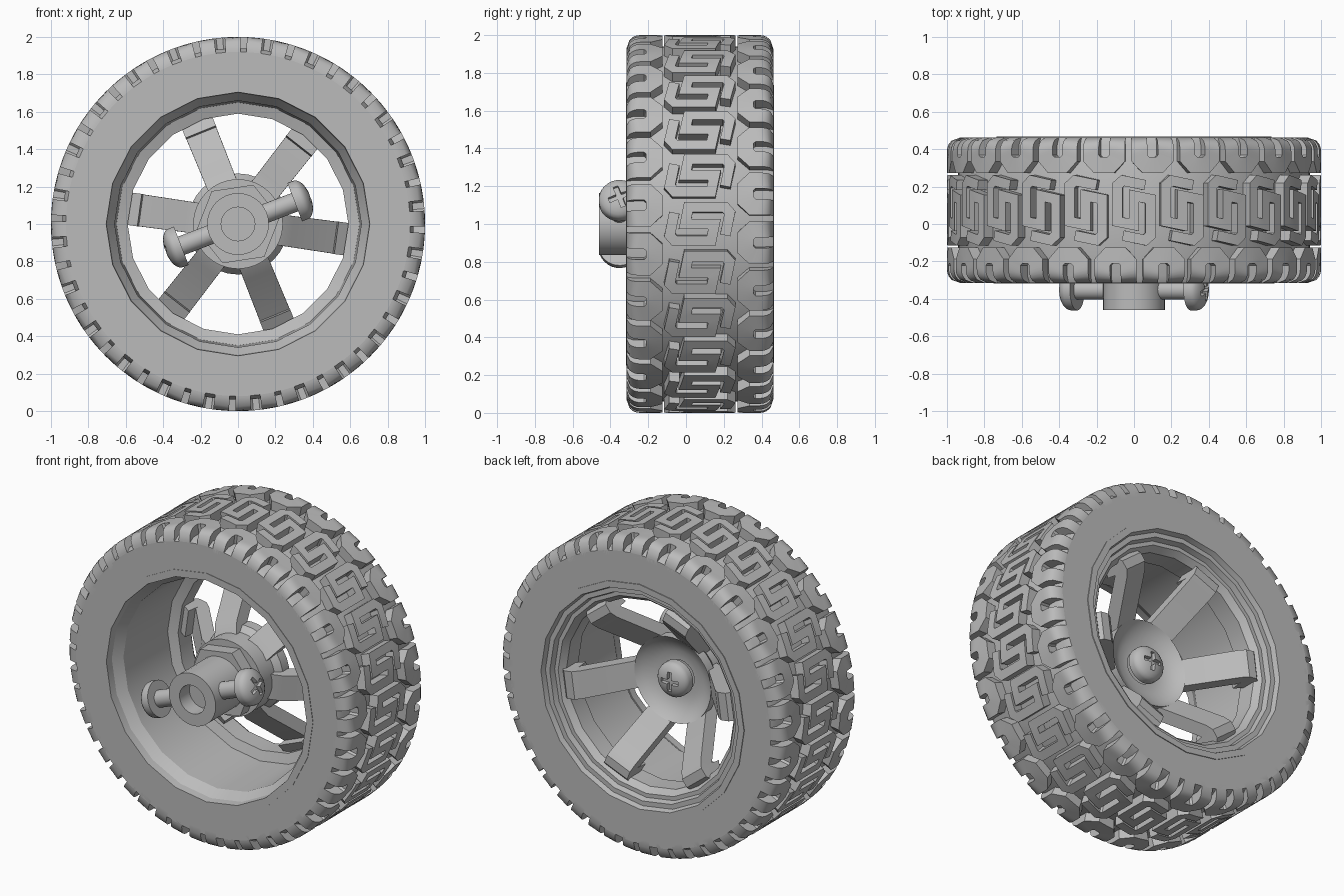
import bpy, bmesh, math
from mathutils import Vector, Matrix

old = bpy.data.objects.get("Cube")
if old:
    bpy.data.objects.remove(old)

grey = bpy.data.materials.new("plain_grey")
grey.use_nodes = True
COLOUR = (0.5, 0.5, 0.5, 1)
grey.diffuse_color = COLOUR
grey.node_tree.nodes["Principled BSDF"].inputs["Base Color"].default_value = COLOUR

FRONT, BACK, COUNT = -0.315, 0.462, 24
AXLE = Vector((0, 0, 1))


def finish(name, bm, smooth=30):
    bmesh.ops.recalc_face_normals(bm, faces=bm.faces)
    mesh = bpy.data.meshes.new(name)
    bm.to_mesh(mesh)
    bm.free()
    mesh.materials.append(grey)
    ob = bpy.data.objects.new(name, mesh)
    bpy.context.collection.objects.link(ob)
    if smooth:
        bpy.ops.object.select_all(action='DESELECT')
        ob.select_set(True)
        bpy.context.view_layer.objects.active = ob
        bpy.ops.object.shade_smooth_by_angle(angle=math.radians(smooth))
    return ob


def polar(r, angle, y):
    return Vector((r * math.cos(angle), y, 1 + r * math.sin(angle)))


def lathe(name, profile, sides, closed=True, smooth=30, turn=0):
    """Spin (radius, y) points round the axle; open profiles get end caps."""
    bm = bmesh.new()
    rings = [[bm.verts.new(polar(r, turn + math.tau * i / sides, y)) for i in range(sides)]
             for r, y in profile]
    pairs = list(zip(rings, rings[1:]))
    if closed:
        pairs.append((rings[-1], rings[0]))
    else:
        bm.faces.new(rings[0])
        bm.faces.new(rings[-1])
    for a, b in pairs:
        for i in range(sides):
            j = (i + 1) % sides
            bm.faces.new((a[i], a[j], b[j], b[i]))
    return finish(name, bm, smooth)


def tread_radius(y):
    """Outer tread radius with rounded shoulders."""
    bend = 0.07
    t = max(0, bend - min(y - FRONT, BACK - y)) / bend
    return 0.93 + bend * math.sqrt(max(0, 1 - t * t))


def ribbon(bm, path, width, turn):
    """Raised mitred bar along (y, arc) points, wrapped on the tread."""
    pts = [Vector(p) for p in path]
    dirs = [(b - a).normalized() for a, b in zip(pts, pts[1:])]
    edges = []
    for i, p in enumerate(pts):
        a, b = dirs[max(0, i - 1)], dirs[min(i, len(dirs) - 1)]
        m = (a + b).normalized()
        side = Vector((-m.y, m.x)) * (width / 2 / m.dot(a))
        edges.append((p + side, p - side))
    samples = [edges[0]]
    for (l0, r0), (l1, r1) in zip(edges, edges[1:]):
        steps = max(1, math.ceil((l1 + r1 - l0 - r0).length / 2 / 0.018))
        samples += [(l0.lerp(l1, k / steps), r0.lerp(r1, k / steps)) for k in range(1, steps + 1)]
    rows = []
    for l, r in samples:
        top = [bm.verts.new(polar(tread_radius(q.x), turn + q.y, q.x)) for q in (l, r)]
        low = [bm.verts.new(polar(0.89, turn + q.y, q.x)) for q in (r, l)]
        rows.append(top + low)
    for a, b in zip(rows, rows[1:]):
        for i in range(4):
            j = (i + 1) % 4
            bm.faces.new((a[i], a[j], b[j], b[i]))
    bm.faces.new(rows[0])
    bm.faces.new(rows[-1])


# Tyre carcass under the tread
lathe("tyre_body", [(0.72, FRONT), (0.92, FRONT), (0.94, FRONT + 0.04),
                    (0.94, BACK - 0.04), (0.92, BACK), (0.72, BACK)], 96)

# Centre tread: interlocking S-shaped bars with slanted hooks
half = [(-0.147, 0.06), (-0.147, -0.06), (-0.115, -0.09), (0.078, -0.09), (0.078, 0)]
s_path = half + [(-y, -u) for y, u in reversed(half)]
s_path = [(y + 0.2 * u + 0.073, u) for y, u in s_path]
bm = bmesh.new()
for i in range(COUNT):
    ribbon(bm, s_path, 0.055, math.tau * i / COUNT)
finish("centre_tread", bm)

# Shoulder tread: U-shaped blocks open to the sidewalls
arm = [(0, -0.071), (0.11, -0.071), (0.147, -0.036)]
u_path = arm + [(y, -u) for y, u in reversed(arm)]
for name, edge, way, shift in (("front_shoulder_tread", FRONT, 1, 0.10),
                               ("back_shoulder_tread", BACK, -1, -0.10)):
    bm = bmesh.new()
    for i in range(COUNT):
        ribbon(bm, [(edge + way * y, u) for y, u in u_path], 0.085,
               shift + math.tau * i / COUNT)
    finish(name, bm)

# Rim barrel with stepped rear lip
lathe("rim", [(0.75, -0.318), (0.705, -0.318), (0.70, -0.27), (0.66, -0.21), (0.65, 0.22),
              (0.59, 0.24), (0.59, 0.36), (0.62, 0.40), (0.645, 0.40), (0.655, 0.435),
              (0.685, 0.435), (0.695, 0.467), (0.735, 0.467)], 20, smooth=25)

# Six bent spokes
spoke_path = [(0.16, 0.06), (0.24, 0.10), (0.48, 0.37), (0.52, 0.40),
              (0.575, 0.40), (0.605, 0.37), (0.62, 0.29)]
bm = bmesh.new()
for k in range(6):
    angle = math.radians(-8 + 60 * k)
    out = Vector((math.cos(angle), 0, math.sin(angle)))
    across = Vector((-out.z, 0, out.x))
    rows = []
    for i, (r, y) in enumerate(spoke_path):
        a = Vector(spoke_path[max(0, i - 1)])
        b = Vector(spoke_path[min(i + 1, len(spoke_path) - 1)])
        d = (b - a).normalized()
        n = Vector((min(d.y, 0.6), -max(d.x, 0.6))) * 0.09
        w = 0.08 + 0.012 * r
        quad = [(r, y, -w), (r, y, w), (min(r + n.x, 0.63), y + n.y, w),
                (min(r + n.x, 0.63), y + n.y, -w)]
        rows.append([bm.verts.new(AXLE + out * p + across * s + Vector((0, q, 0)))
                     for p, q, s in quad])
    for a, b in zip(rows, rows[1:]):
        for i in range(4):
            j = (i + 1) % 4
            bm.faces.new((a[i], a[j], b[j], b[i]))
    bm.faces.new(rows[0])
    bm.faces.new(rows[-1])
finish("spokes", bm)

# Hub: rear cone, drum, hexagonal collar and hollow axle sleeve
lathe("hub_cone", [(0.10, 0.03), (0.10, 0.06), (0.16, 0.06), (0.24, 0.10), (0.27, 0.134),
                   (0.27, 0.07), (0.24, 0.03)], 32)
lathe("hub_drum", [(0.24, -0.10), (0.24, 0.05)], 32, closed=False)
lathe("hex_collar", [(0.225, -0.18), (0.225, -0.09)], 6, closed=False, smooth=0, turn=0.15)
lathe("axle_sleeve", [(0.165, -0.46), (0.165, -0.15), (0.09, -0.15), (0.09, -0.46)], 32)
lathe("sleeve_plug", [(0.095, -0.36), (0.095, -0.2)], 24, closed=False)


def screw(name, origin, direction, shaft):
    """Domed cross-head screw; the head sits at the origin."""
    dome = [(0.11 * math.cos(t), 0.035 + 0.055 * math.sin(t))
            for t in (math.radians(15 * k) for k in range(6))]
    ob = lathe(name, [(0.052, -shaft), (0.052, 0), (0.11, 0)] + dome, 28, closed=False)
    bm = bmesh.new()
    for size in ((0.12, 0.06, 0.028), (0.028, 0.06, 0.12)):
        bmesh.ops.create_cube(bm, size=1, matrix=Matrix.Translation((0, 0.09, 1))
                              @ Matrix.Diagonal((*size, 1)))
    cutter = finish(name + "_slot_cutter", bm, 0)
    cutter.hide_render = True
    place = (Matrix.Translation(origin)
             @ Vector((0, 1, 0)).rotation_difference(Vector(direction)).to_matrix().to_4x4()
             @ Matrix.Translation(-AXLE))
    ob.matrix_world = cutter.matrix_world = place
    cut = ob.modifiers.new("slot", 'BOOLEAN')
    cut.operation = 'DIFFERENCE'
    cut.solver = 'EXACT'
    cut.use_self = True
    cut.object = cutter
    bpy.context.view_layer.objects.active = ob
    bpy.context.view_layer.update()
    bpy.ops.object.modifier_apply(modifier=cut.name)
    bpy.data.objects.remove(cutter)


# Rear centre screw and the pair of cross screws
screw("rear_screw", Vector((0, 0.085, 1)), (0, 1, 0), 0.05)
tilt = math.radians(21)
for name, sign in (("left_cross_screw", 1), ("right_cross_screw", -1)):
    way = Vector((math.cos(tilt), 0, math.sin(tilt))) * sign
    screw(name, AXLE + Vector((0, -0.352, 0)) + way * 0.325, way, 0.18)
